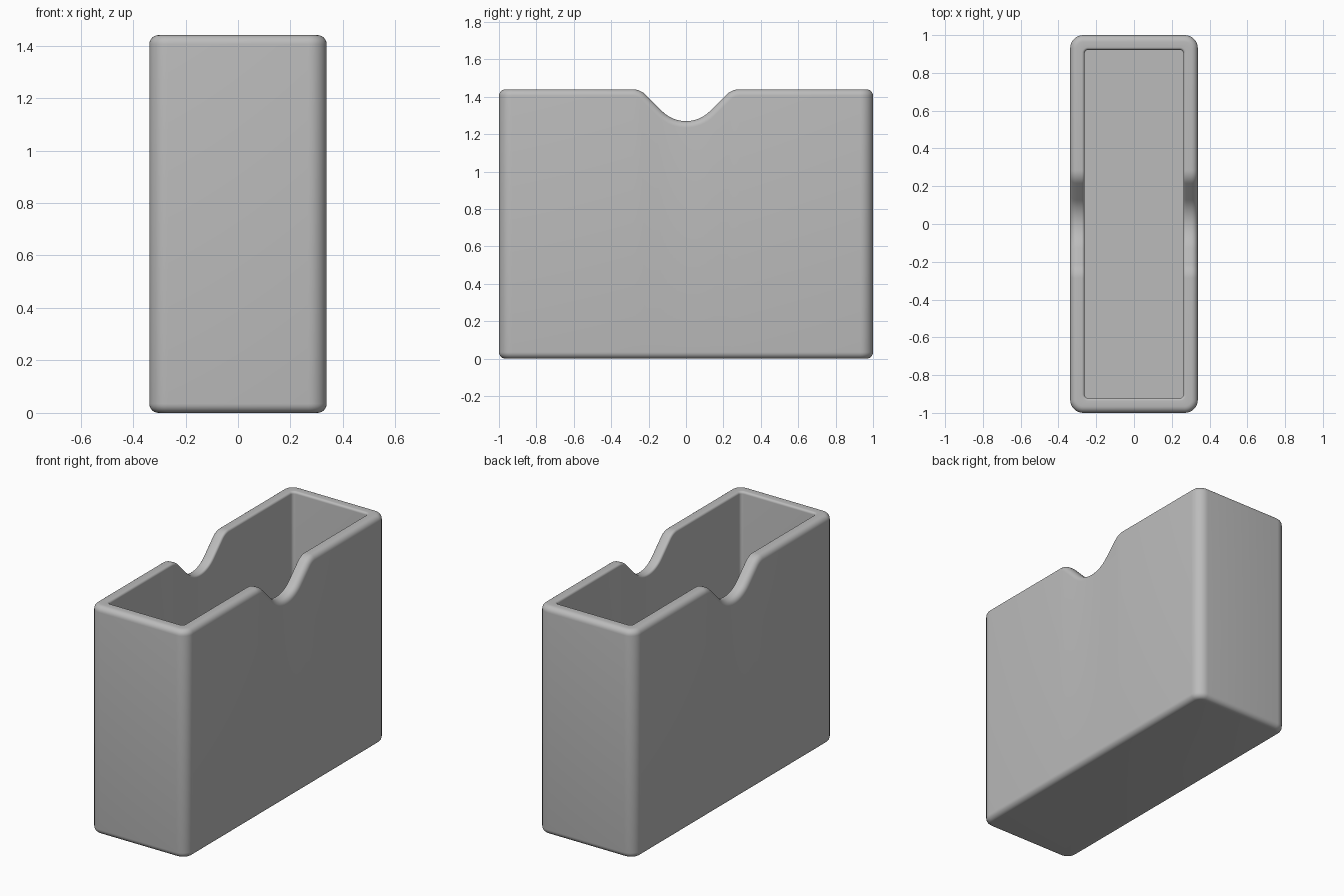
import bpy, bmesh
from math import sin, cos, pi, sqrt, radians

cube = bpy.data.objects.get("Cube")
if cube:
    bpy.data.objects.remove(cube, do_unlink=True)

HX, HY, TOP = 0.338, 1.0, 1.44      # outer half sizes and height
IX, IY, FLOOR = 0.262, 0.922, 0.08  # cavity half sizes and floor height
CORNER, INNER_CORNER = 0.07, 0.02
EDGE, LIP = 0.035, 0.014            # outer and inner rim rounding
CORNER_STEPS, EDGE_STEPS = 8, 6


def thumb_notch():
    """Half notch from its centre outward: (y, z, tilt of the surface)."""
    low, bowl, shoulder, n = 1.27, 0.18, 0.10, 8
    pts = []
    for i in range(n + 1):
        a = pi / 4 * i / n
        pts.append((bowl * sin(a), low + bowl * (1 - cos(a)), a))
    start_z = TOP - shoulder * (1 - cos(pi / 4))
    start_y = pts[-1][0] + start_z - pts[-1][1]
    end_y = start_y + shoulder / sqrt(2)
    for i in range(n + 1):
        a = pi / 4 * (1 - i / n)
        pts.append((end_y - shoulder * sin(a), TOP - shoulder * (1 - cos(a)), a))
    return pts


half = thumb_notch()
notch = [(-y, z, -a) for y, z, a in reversed(half[1:])] + half


def ring(hx, hy, r, z=None, drop=0.0):
    """Rounded rectangle; with no z it follows the notched rim, lowered by drop."""
    pts = []

    def side(sign):
        for y, top, a in notch:
            if z is None:
                pts.append((sign * hx, sign * (y + drop * sin(a)), top - drop * cos(a)))
            else:
                pts.append((sign * hx, sign * y, z))

    def corner(sx, sy, start):
        level = TOP - drop if z is None else z
        for i in range(CORNER_STEPS + 1):
            a = start + pi / 2 * i / CORNER_STEPS
            pts.append((sx * (hx - r) + r * cos(a), sy * (hy - r) + r * sin(a), level))

    side(1)
    corner(1, 1, 0)
    corner(-1, 1, pi / 2)
    side(-1)
    corner(-1, -1, pi)
    corner(1, -1, 3 * pi / 2)
    return pts


arc = [pi / 2 * i / EDGE_STEPS for i in range(EDGE_STEPS + 1)]
rings = []
# Rounded bottom edge
for a in arc:
    d = EDGE * (1 - sin(a))
    rings.append(ring(HX - d, HY - d, CORNER - d, z=EDGE * (1 - cos(a))))
# Rounded outer rim
for a in arc:
    d = EDGE * (1 - cos(a))
    rings.append(ring(HX - d, HY - d, CORNER - d, drop=EDGE * (1 - sin(a))))
# Rounded inner lip
for a in arc:
    d = LIP * (1 - sin(a))
    rings.append(ring(IX + d, IY + d, INNER_CORNER + d, drop=LIP * (1 - cos(a))))
# Cavity floor
rings.append(ring(IX, IY, INNER_CORNER, z=FLOOR))

bm = bmesh.new()
loops = [[bm.verts.new(p) for p in r] for r in rings]
count = len(loops[0])
for lower, upper in zip(loops, loops[1:]):
    for i in range(count):
        j = (i + 1) % count
        bm.faces.new((lower[i], lower[j], upper[j], upper[i]))
bm.faces.new(list(reversed(loops[0])))
bm.faces.new(loops[-1])
bmesh.ops.recalc_face_normals(bm, faces=bm.faces)
mesh = bpy.data.meshes.new("open_box")
bm.to_mesh(mesh)
bm.free()

box = bpy.data.objects.new("open_box", mesh)
bpy.context.collection.objects.link(box)

grey = bpy.data.materials.new("light_grey")
grey.use_nodes = True
colour = (0.5, 0.5, 0.5, 1)
grey.diffuse_color = colour
grey.node_tree.nodes["Principled BSDF"].inputs["Base Color"].default_value = colour
mesh.materials.append(grey)

bpy.ops.object.select_all(action="DESELECT")
box.select_set(True)
bpy.context.view_layer.objects.active = box
bpy.ops.object.shade_smooth_by_angle(angle=radians(30))
